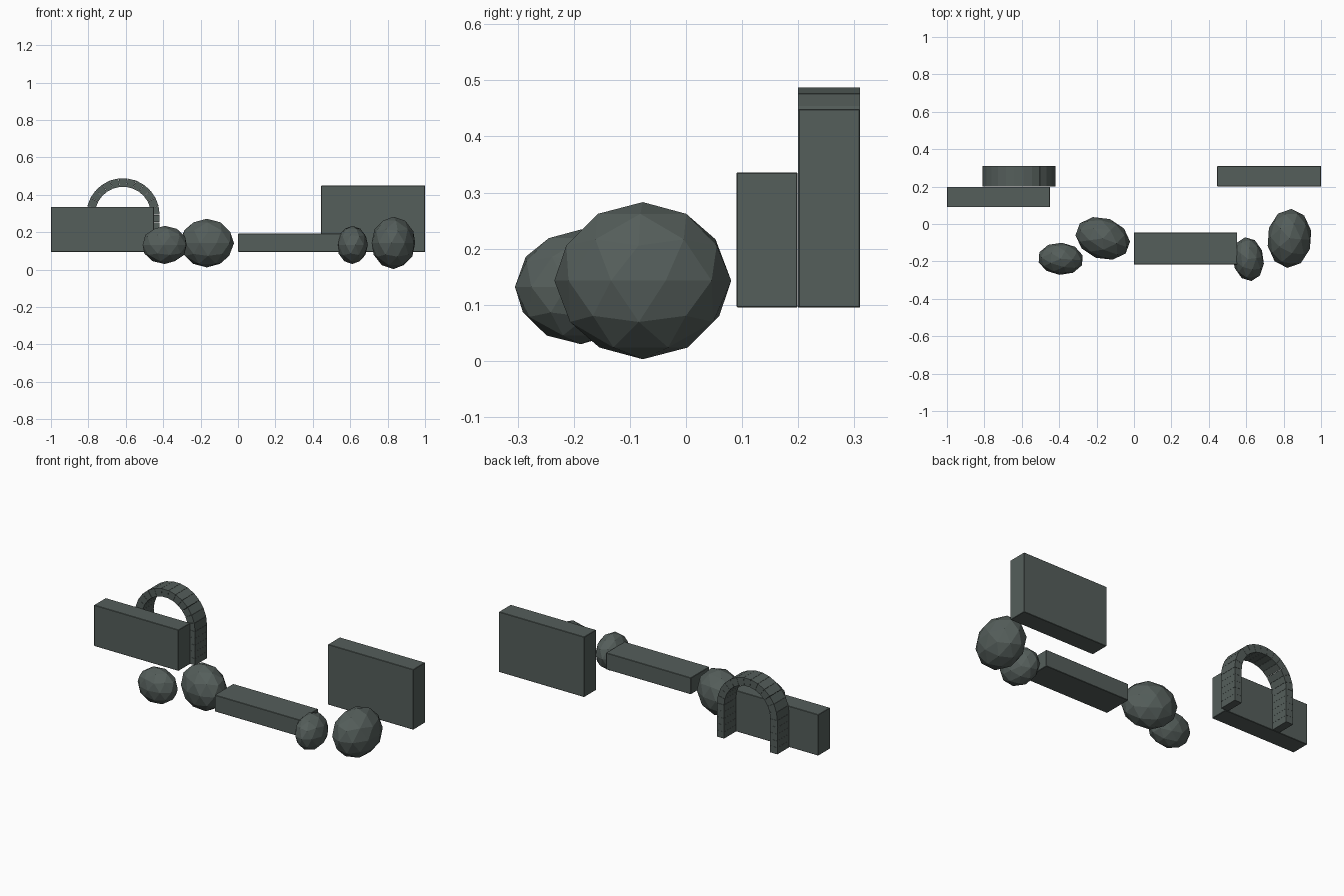
import bpy, bmesh, math
from mathutils import Matrix, Vector

if "Cube" in bpy.data.objects:
    bpy.data.objects.remove(bpy.data.objects["Cube"])

stone = bpy.data.materials.new("dark_grey_stone")
stone.diffuse_color = (0.09, 0.112, 0.104, 1)
stone.use_nodes = True
stone.node_tree.nodes["Principled BSDF"].inputs["Base Color"].default_value = stone.diffuse_color


def finish(bm, name):
    bmesh.ops.recalc_face_normals(bm, faces=bm.faces)
    me = bpy.data.meshes.new(name)
    bm.to_mesh(me)
    bm.free()
    me.materials.append(stone)
    ob = bpy.data.objects.new(name, me)
    bpy.context.collection.objects.link(ob)
    return ob


def slab(name, lo, hi):
    lo, hi = Vector(lo), Vector(hi)
    bm = bmesh.new()
    bmesh.ops.create_cube(bm, size=1, matrix=Matrix.Translation((lo + hi) / 2)
                          @ Matrix.Diagonal((*(hi - lo), 1)))
    ob = finish(bm, name)
    bev = ob.modifiers.new("worn_edges", 'BEVEL')
    bev.width, bev.segments = 0.002, 1


def rock(name, centre, radii, turn):
    bm = bmesh.new()
    bmesh.ops.create_icosphere(bm, subdivisions=2, radius=1,
                               matrix=Matrix.Translation(centre)
                               @ Matrix.Rotation(math.radians(turn), 4, 'Z')
                               @ Matrix.Diagonal((*radii, 1)))
    finish(bm, name)


# Walls and low block
slab("left_wall", (-1.0, 0.09, 0.095), (-0.45, 0.199, 0.336))
slab("right_wall", (0.445, 0.20, 0.095), (1.0, 0.31, 0.449))
slab("low_wall", (0.0, -0.217, 0.095), (0.552, -0.045, 0.192))

# Boulders
rock("outer_left_rock", (-0.392, -0.186, 0.132), (0.122, 0.086, 0.102), -4)
rock("inner_left_rock", (-0.167, -0.077, 0.142), (0.150, 0.110, 0.130), -20)
rock("inner_right_rock", (0.611, -0.188, 0.132), (0.083, 0.118, 0.102), 8)
rock("outer_right_rock", (0.831, -0.077, 0.143), (0.119, 0.158, 0.140), -4)

# Arch made of separate stones
CX, SPRING, BASE = -0.615, 0.293, 0.095
R_IN, R_OUT, Y0, Y1 = 0.150, 0.196, 0.20, 0.31
WEDGES, LEG_STONES, GAP = 13, 5, 0.0006


def prism(bm, profile):
    """Extrude a four-point x/z profile through the arch depth."""
    front = [bm.verts.new((x, Y0, z)) for x, z in profile]
    back = [bm.verts.new((x, Y1, z)) for x, z in profile]
    bm.faces.new(front)
    bm.faces.new(back[::-1])
    for i in range(4):
        j = (i + 1) % 4
        bm.faces.new((front[i], back[i], back[j], front[j]))


bm = bmesh.new()
step = math.pi / WEDGES
for i in range(WEDGES):
    a, b = i * step + GAP / R_OUT, (i + 1) * step - GAP / R_OUT
    prism(bm, [(CX + r * math.cos(t), SPRING + r * math.sin(t))
               for r, t in ((R_IN, a), (R_OUT, a), (R_OUT, b), (R_IN, b))])
finish(bm, "arch_ring")

height = (SPRING - BASE) / LEG_STONES
for side, name in ((-1, "left_arch_leg"), (1, "right_arch_leg")):
    bm = bmesh.new()
    for i in range(LEG_STONES):
        z0, z1 = BASE + i * height, BASE + (i + 1) * height - GAP
        xi, xo = CX + side * R_IN, CX + side * R_OUT
        prism(bm, [(xi, z0), (xo, z0), (xo, z1), (xi, z1)])
    finish(bm, name)
